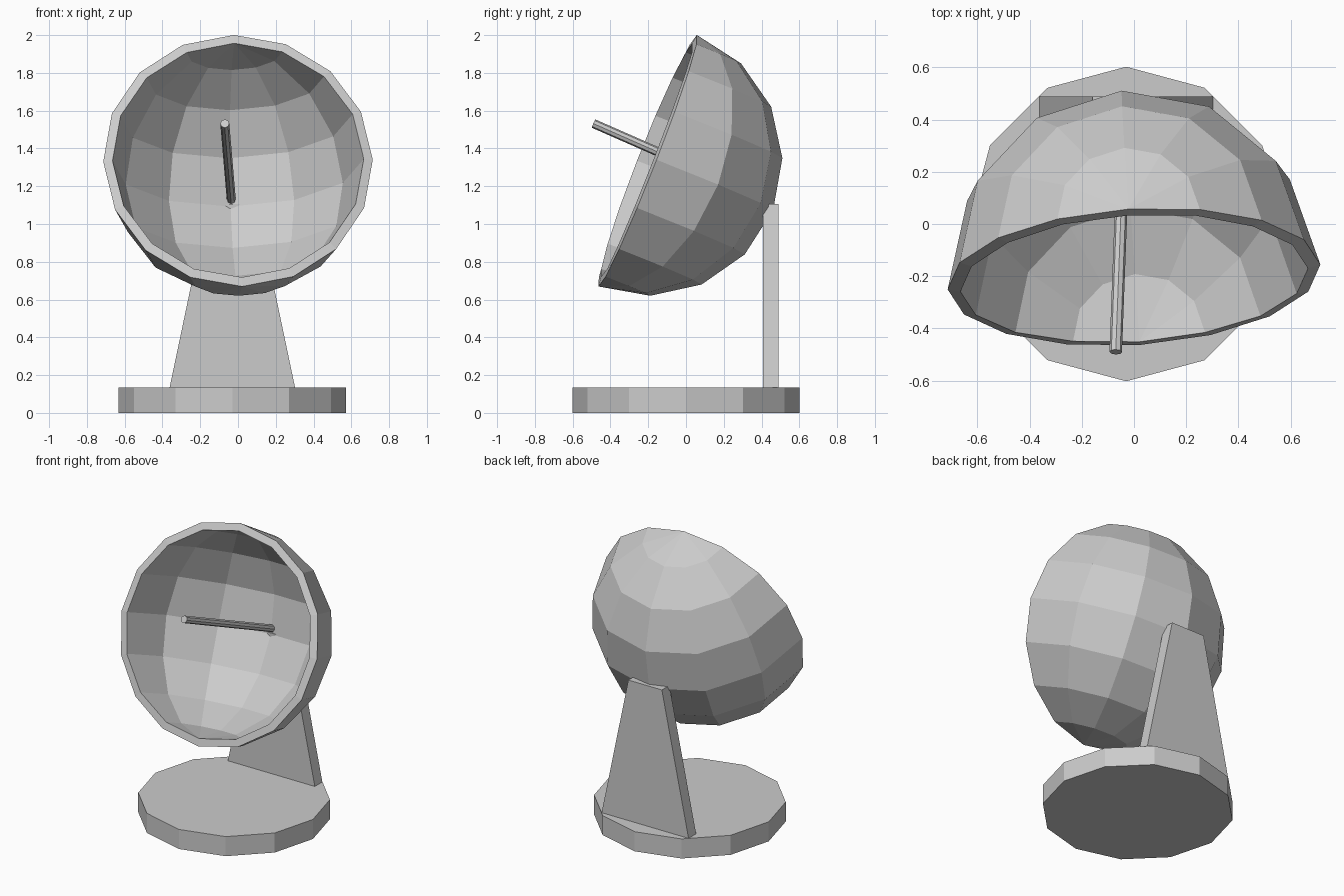
import bpy, bmesh, math
from mathutils import Vector, Matrix

cube = bpy.data.objects.get("Cube")
if cube:
    bpy.data.objects.remove(cube, do_unlink=True)

grey = bpy.data.materials.new("light_grey")
grey.use_nodes = True
grey.diffuse_color = (0.6, 0.6, 0.6, 1)
grey.node_tree.nodes["Principled BSDF"].inputs["Base Color"].default_value = (0.6, 0.6, 0.6, 1)


def add_object(name, bm):
    mesh = bpy.data.meshes.new(name)
    bmesh.ops.recalc_face_normals(bm, faces=bm.faces)
    bm.to_mesh(mesh)
    bm.free()
    mesh.materials.append(grey)
    obj = bpy.data.objects.new(name, mesh)
    bpy.context.collection.objects.link(obj)
    return obj


def cylinder(name, start, end, radius, sides):
    start, end = Vector(start), Vector(end)
    axis = end - start
    turn = axis.to_track_quat('Z', 'Y').to_matrix().to_4x4()
    bm = bmesh.new()
    bmesh.ops.create_cone(bm, cap_ends=True, segments=sides, radius1=radius, radius2=radius,
                          depth=axis.length,
                          matrix=Matrix.Translation((start + end) / 2) @ turn)
    return add_object(name, bm)


MID_X = -0.03

# Twelve-sided base
cylinder("base", (MID_X, 0, 0), (MID_X, 0, 0.135), 0.602, 12)

# Tapered support plate at the back
bm = bmesh.new()
outline = [(-0.333, 0.13), (0.333, 0.13), (0.128, 1.105), (-0.128, 1.105)]
face = bm.faces.new([bm.verts.new((MID_X + x, 0.407, z)) for x, z in outline])
moved = bmesh.ops.extrude_face_region(bm, geom=[face])["geom"]
bmesh.ops.translate(bm, vec=(0, 0.082, 0),
                    verts=[v for v in moved if isinstance(v, bmesh.types.BMVert)])
add_object("support_plate", bm)

# Dish: half of a faceted sphere, poles on the rim, tilted back
bm = bmesh.new()
bmesh.ops.create_uvsphere(bm, u_segments=12, v_segments=8, radius=0.715)
bmesh.ops.delete(bm, geom=[v for v in bm.verts if v.co.y < -0.01], context='VERTS')
side = Vector((0.998, 0.0665, 0.007)).normalized()
up = Vector((-0.028, 0.364, 0.931))
up = (up - side * up.dot(side)).normalized()
frame = Matrix((side, up.cross(side), up)).transposed().to_4x4()
bm.transform(Matrix.Translation((0, -0.203, 1.335)) @ frame)
dish = add_object("dish", bm)
# Outward normals so the shell thickens inwards
if sum((f.center - Vector((0, -0.203, 1.335))).dot(f.normal) for f in dish.data.polygons) < 0:
    dish.data.flip_normals()
shell = dish.modifiers.new("shell", 'SOLIDIFY')
shell.thickness = 0.05
shell.offset = -1

# Receiver rod from the dish bowl
cylinder("receiver_rod", (-0.035, 0.44, 1.123), (-0.07, -0.49, 1.532), 0.024, 8)
